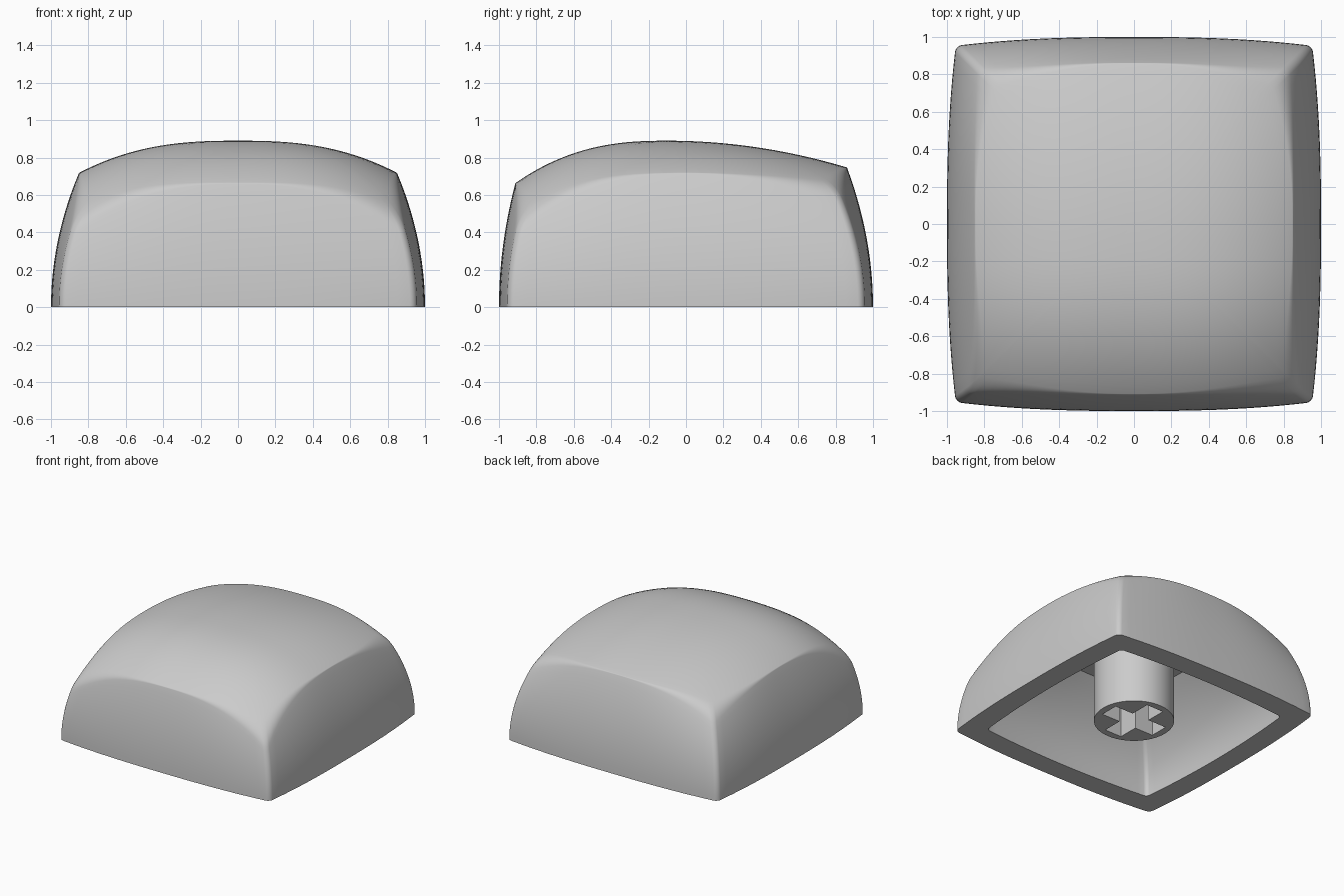
import bpy, bmesh, math

default = bpy.data.objects.get("Cube")
if default:
    bpy.data.objects.remove(default, do_unlink=True)

grey = bpy.data.materials.new("light_grey_plastic")
grey.use_nodes = True
colour = (0.6, 0.6, 0.6, 1)
grey.diffuse_color = colour
grey.node_tree.nodes["Principled BSDF"].inputs["Base Color"].default_value = colour


def rounded_square(radius=0.035, side=28, arc=5):
    """Unit square outline with small rounded corners."""
    pts = []
    flat = 1 - radius
    for q in range(4):
        turn = q * math.pi / 2
        c, s = round(math.cos(turn)), round(math.sin(turn))
        local = [(1, -flat + 2 * flat * i / side) for i in range(side)]
        for i in range(arc):
            t = math.pi / 2 * i / arc
            local.append((flat + radius * math.cos(t), flat + radius * math.sin(t)))
        pts += [(x * c - y * s, x * s + y * c) for x, y in local]
    return pts


def top_height(x, y):
    """Domed top: scooped at the front, gentler at the back."""
    d = y + 0.1
    fall = 0.155 * d * d if d > 0 else 0.225 * (-d / 0.81) ** 2.5
    return 0.89 - fall - (0.26 - 0.045 * y) * abs(x) ** 2.6


def wall_point(a, b, z):
    """Outer wall: bulging sides that lean inward with height."""
    q = z * z
    mid_x, corner_x = 1 - 0.29 * q, 0.953 - 0.37 * q
    mid_y = 1 - (0.25 if b > 0 else 0.2) * q
    corner_y = 0.953 - (0.37 if b > 0 else 0.28) * q
    return (a * (mid_x + (corner_x - mid_x) * abs(b) ** 2.5),
            b * (mid_y + (corner_y - mid_y) * abs(a) ** 2.5))


def edge_point(a, b):
    """Where the wall meets the domed top."""
    z = 0.6
    for _ in range(30):
        x, y = wall_point(a, b, z)
        z = top_height(x, y)
    return x, y, z


def inner_point(a, b, z, depth):
    """Hollow inside, narrowing towards the ceiling."""
    half = 0.825 - 0.35 * (z / depth) ** 2
    return (a * (half - 0.04 * b * b), b * (half - 0.04 * a * a), z)


def outer_column(a, b, wall=14, blend=6, crown=20):
    """Points from the base up the wall, over the softened edge, to the crown."""
    x, y, top = edge_point(a, b)
    soft = 0.004 + 0.075 * (a * b) ** 2  # edge is crisp mid-side, soft at corners
    low = top - soft
    column = []
    for i in range(wall + 1):
        z = low * i / wall
        column.append((*wall_point(a, b, z), z))
    k = 1 - soft
    start, middle = column[-1], (x, y, top)
    end = (x * k, y * k, top_height(x * k, y * k))
    for i in range(1, blend + 1):
        t = i / blend
        column.append(tuple((1 - t) ** 2 * p + 2 * t * (1 - t) * m + t * t * e
                            for p, m, e in zip(start, middle, end)))
    for i in range(crown - 1, 0, -1):
        s = k * i / crown
        column.append((x * s, y * s, top_height(x * s, y * s)))
    return column


def finish(obj):
    obj.data.materials.clear()
    obj.data.materials.append(grey)
    bpy.ops.object.select_all(action="DESELECT")
    obj.select_set(True)
    bpy.context.view_layer.objects.active = obj
    bpy.ops.object.shade_smooth_by_angle(angle=math.radians(30))


# Shell: one stack of rings from the ceiling, over the rim, up to the crown
outline = rounded_square()
ceiling = 0.62
rings = []
for i in range(12, -1, -1):
    rings.append([inner_point(a, b, ceiling * i / 12, ceiling) for a, b in outline])
rings += zip(*[outer_column(a, b) for a, b in outline])

bm = bmesh.new()
loops = [[bm.verts.new(p) for p in ring] for ring in rings]
count = len(outline)
for low, high in zip(loops, loops[1:]):
    for i in range(count):
        j = (i + 1) % count
        bm.faces.new((low[i], low[j], high[j], high[i]))
bm.faces.new(loops[0])
crown = bm.verts.new((0, 0, top_height(0, 0)))
for i in range(count):
    bm.faces.new((loops[-1][i], loops[-1][(i + 1) % count], crown))
bmesh.ops.recalc_face_normals(bm, faces=bm.faces)
mesh = bpy.data.meshes.new("cap_shell")
bm.to_mesh(mesh)
bm.free()
shell = bpy.data.objects.new("cap_shell", mesh)
bpy.context.collection.objects.link(shell)
finish(shell)

# Stem: round post under the cap with a cross-shaped socket
bottom, top = 0.02, 0.66
bpy.ops.mesh.primitive_cylinder_add(vertices=64, radius=0.302, depth=top - bottom,
                                    location=(0, 0, (top + bottom) / 2))
stem = bpy.context.object
stem.name = "stem"
for size in ((0.49, 0.155, 0.9), (0.155, 0.49, 0.9)):
    bpy.ops.mesh.primitive_cube_add(size=1, location=(0, 0, 0))
    cutter = bpy.context.object
    cutter.name = "socket_cutter"
    cutter.scale = size
    cutter.hide_render = True
    bpy.context.view_layer.update()
    cut = stem.modifiers.new("socket", "BOOLEAN")
    cut.operation = "DIFFERENCE"
    cut.solver = "EXACT"
    cut.object = cutter
    bpy.context.view_layer.objects.active = stem
    bpy.ops.object.modifier_apply(modifier=cut.name)
    bpy.data.objects.remove(cutter, do_unlink=True)
finish(stem)
